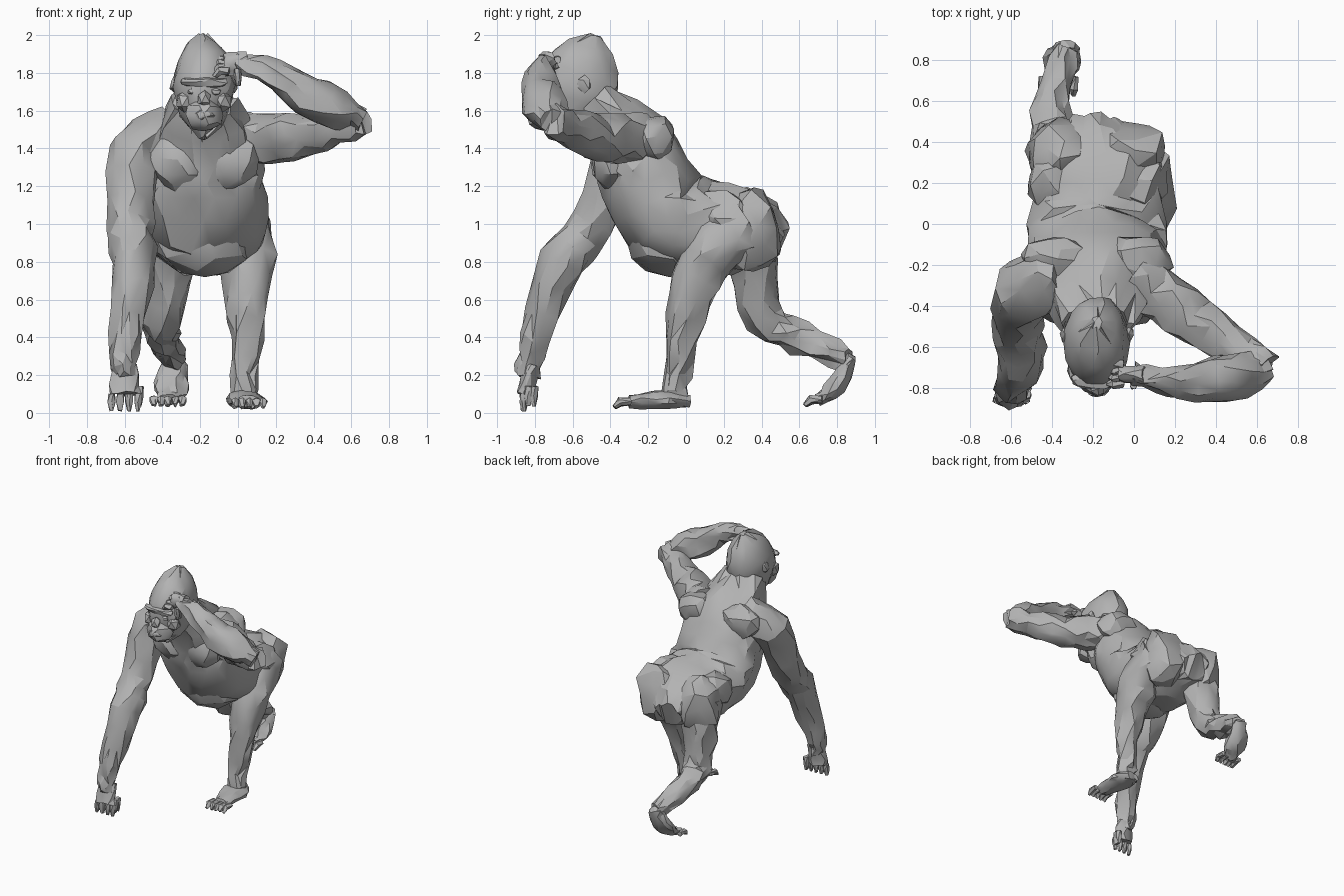
import bpy, bmesh, math, random
from mathutils import Vector

random.seed(7)
if "Cube" in bpy.data.objects:
    bpy.data.objects.remove(bpy.data.objects["Cube"])

grey = bpy.data.materials.new("stone_grey")
grey.use_nodes = True
tone = (0.45, 0.45, 0.45, 1)
grey.diffuse_color = tone
grey.node_tree.nodes["Principled BSDF"].inputs["Base Color"].default_value = tone

MIDDLE = -0.18
ACROSS = Vector((1, 0, 0))
UPRIGHT = Vector((0, 0, 1))
FORWARD = Vector((0, -1, 0))


def finish(bm, name, rough):
    """Roughen, triangulate and shade a part with sharp creases."""
    for vert in bm.verts:
        vert.co += Vector([random.uniform(-rough, rough) for axis in range(3)])
        vert.co.z = max(vert.co.z, 0)
    bmesh.ops.triangulate(bm, faces=bm.faces[:])
    bmesh.ops.recalc_face_normals(bm, faces=bm.faces[:])
    mesh = bpy.data.meshes.new(name)
    bm.to_mesh(mesh)
    bm.free()
    mesh.materials.append(grey)
    mesh.shade_smooth()
    mesh.set_sharp_from_angle(angle=math.radians(25))
    part = bpy.data.objects.new(name, mesh)
    bpy.context.collection.objects.link(part)


def spline(joints, steps):
    """Smooth curve through joints, carrying the radius along."""
    points = [Vector(joint) for joint in joints]
    padded = [points[0]] + points + [points[-1]]
    curve = []
    for before, start, end, after in zip(padded, padded[1:], padded[2:], padded[3:]):
        leave, arrive = (end - before) / 2, (after - start) / 2
        for step in range(steps):
            t = step / steps
            ease = t * t * (3 - 2 * t)
            curve.append(start.lerp(end, ease)
                         + leave * t * (1 - t) ** 2 - arrive * t * t * (1 - t))
    return curve + [points[-1]]


def loft(name, joints, across=ACROSS, wide=1, sides=11, rough=0.017, steps=3):
    """Oval skin around joints given as x, y, z and radius."""
    curve = spline(joints, steps)
    bm = bmesh.new()
    loops = []
    for i, point in enumerate(curve):
        ahead = curve[min(i + 1, len(curve) - 1)].xyz
        heading = (ahead - curve[max(i - 1, 0)].xyz).normalized()
        u = (across - heading * across.dot(heading)).normalized()
        v = heading.cross(u)
        loop = []
        for k in range(sides):
            angle = math.tau * (k + i % 2 / 2) / sides
            spoke = u * wide * math.cos(angle) + v * math.sin(angle)
            loop.append(bm.verts.new(point.xyz + spoke * point.w))
        loops.append(loop)
    for low, high in zip(loops, loops[1:]):
        for k in range(sides):
            n = (k + 1) % sides
            bm.faces.new((low[k], low[n], high[n], high[k]))
    bm.faces.new(loops[0])
    bm.faces.new(loops[-1])
    finish(bm, name, rough)


def lump(name, centre, radii, rough=0.015, detail=2):
    """Rough ellipsoid for a muscle or facial feature."""
    bm = bmesh.new()
    bmesh.ops.create_icosphere(bm, subdivisions=detail, radius=1)
    for vert in bm.verts:
        vert.co = Vector(centre) + Vector(radii) * Vector.Fill(3, 0).dot(vert.co) \
            + Vector([r * c for r, c in zip(radii, vert.co)])
    finish(bm, name, rough)


def pair(name, offset, y, z, radii, rough=0.015, detail=2):
    """The same lump on both sides of the middle."""
    for side, tag in ((1, "left"), (-1, "right")):
        lump(f"{tag}_{name}", (MIDDLE + side * offset, y, z), radii, rough, detail)


def digits(name, root, spread, reach, count):
    """A row of short fingers or toes, bent down at the tip."""
    for i in range(count):
        base = Vector(root) + spread * (i / (count - 1) - 0.5)
        knuckle = base + reach
        tip = knuckle + reach / 2 - UPRIGHT * 0.03
        joints = [(*base, 0.02), (*knuckle, 0.023), (*tip, 0.012)]
        loft(f"{name}_{i + 1}", joints, spread.normalized(),
             sides=6, rough=0.004, steps=1)


# Trunk, from rump to neck, as y, z and radius
spine = [(.5, .9, .1), (.3, .97, .23), (.1, .98, .25), (-.1, 1.05, .26),
         (-.2, 1.23, .25), (-.3, 1.42, .22), (-.5, 1.65, .13)]
loft("torso", [(MIDDLE, *station) for station in spine],
     wide=1.3, sides=18, rough=0.02, steps=2)
lump("belly", (MIDDLE, -.08, .95), (.27, .24, .24))
pair("buttock", .18, .34, .97, (.17, .17, .23), 0.024)
pair("hip", .2, .2, 1.04, (.14, .16, .15), 0.02)
pair("chest_muscle", .14, -.4, 1.34, (.16, .1, .16))
pair("shoulder_blade", .2, -.18, 1.45, (.17, .13, .13))

# Head: an egg leaning back from chin to crown
chin = Vector((MIDDLE, -.67, 1.46))
crown = Vector((MIDDLE, -.48, 2))
egg = []
for i in range(9):
    t = i / 8
    egg.append((*chin.lerp(crown, t), 0.03 + 0.19 * math.sin(math.pi * t) ** 0.7))
loft("head", egg, wide=0.74, sides=14, rough=0.01, steps=1)

# Face
lump("muzzle", (MIDDLE, -.75, 1.58), (.1, .09, .09), 0.008)
lump("mouth", (MIDDLE, -.8, 1.58), (.06, .04, .04), 0.008)
lump("brow", (MIDDLE, -.76, 1.75), (.13, .05, .03), 0.007)
lump("nose", (MIDDLE, -.8, 1.66), (.04, .04, .05), 0.006, 1)
pair("eye", .06, -.77, 1.7, (.03, .02, .02), 0.003, 1)
pair("cheek", .1, -.72, 1.65, (.05, .06, .06), 0.006, 1)
pair("ear", .16, -.54, 1.74, (.02, .04, .05), 0.006, 1)

# Right arm reaching down to the ground
loft("right_arm", [(-.35, -.25, 1.47, .15), (-.54, -.33, 1.37, .15), (-.57, -.5, 1, .12),
                   (-.55, -.65, .8, .12), (-.6, -.8, .4, .08), (-.6, -.84, .2, .06)])
loft("right_hand", [(-.6, -.82, .25, .04), (-.6, -.85, .1, .05)], wide=1.7, rough=0.008)
digits("right_finger", (-.6, -.86, .1), ACROSS * 0.14, UPRIGHT * -0.04, 4)
digits("right_thumb", (-.52, -.82, .14), FORWARD * 0.03, UPRIGHT * -0.05, 2)

# Left arm raised, hand shading the brow
loft("left_upper_arm", [(0, -.25, 1.45, .14), (.3, -.47, 1.46, .12), (.65, -.7, 1.55, .08)],
     UPRIGHT, steps=5)
loft("left_forearm", [(.65, -.7, 1.55, .07), (.45, -.75, 1.64, .12), (.2, -.77, 1.79, .08),
                      (0, -.73, 1.86, .05)], UPRIGHT)
loft("left_hand", [(.05, -.74, 1.86, .04), (-.07, -.73, 1.84, .04)],
     UPRIGHT, wide=1.5, rough=0.008)
digits("left_finger", (-.05, -.73, 1.84), FORWARD * 0.1 - UPRIGHT * 0.06, ACROSS * -0.05, 4)
digits("left_thumb", (0, -.77, 1.82), FORWARD * 0.03, UPRIGHT * -0.04, 2)

# Left leg planted under the body
loft("left_leg", [(0, .3, 1, .17), (.05, .1, .8, .15), (.05, 0, .5, .1),
                  (.03, -.05, .2, .07), (.03, -.05, .05, .07)])
loft("left_foot", [(.03, .02, .06, .03), (.04, -.1, .07, .05), (.06, -.3, .06, .03)],
     wide=2, rough=0.009)
digits("left_toe", (.06, -.29, .06), ACROSS * 0.15, FORWARD * 0.06, 5)

# Right leg trailing, standing on its toes
loft("right_leg", [(-.35, .3, 1, .17), (-.37, .35, .8, .14), (-.4, .42, .5, .1),
                   (-.4, .6, .4, .09), (-.33, .85, .28, .06)])
loft("right_foot", [(-.33, .88, .3, .03), (-.35, .8, .15, .05), (-.37, .7, .07, .03)],
     wide=1.8, rough=0.009)
digits("right_toe", (-.37, .72, .07), ACROSS * 0.15, FORWARD * 0.06, 5)
